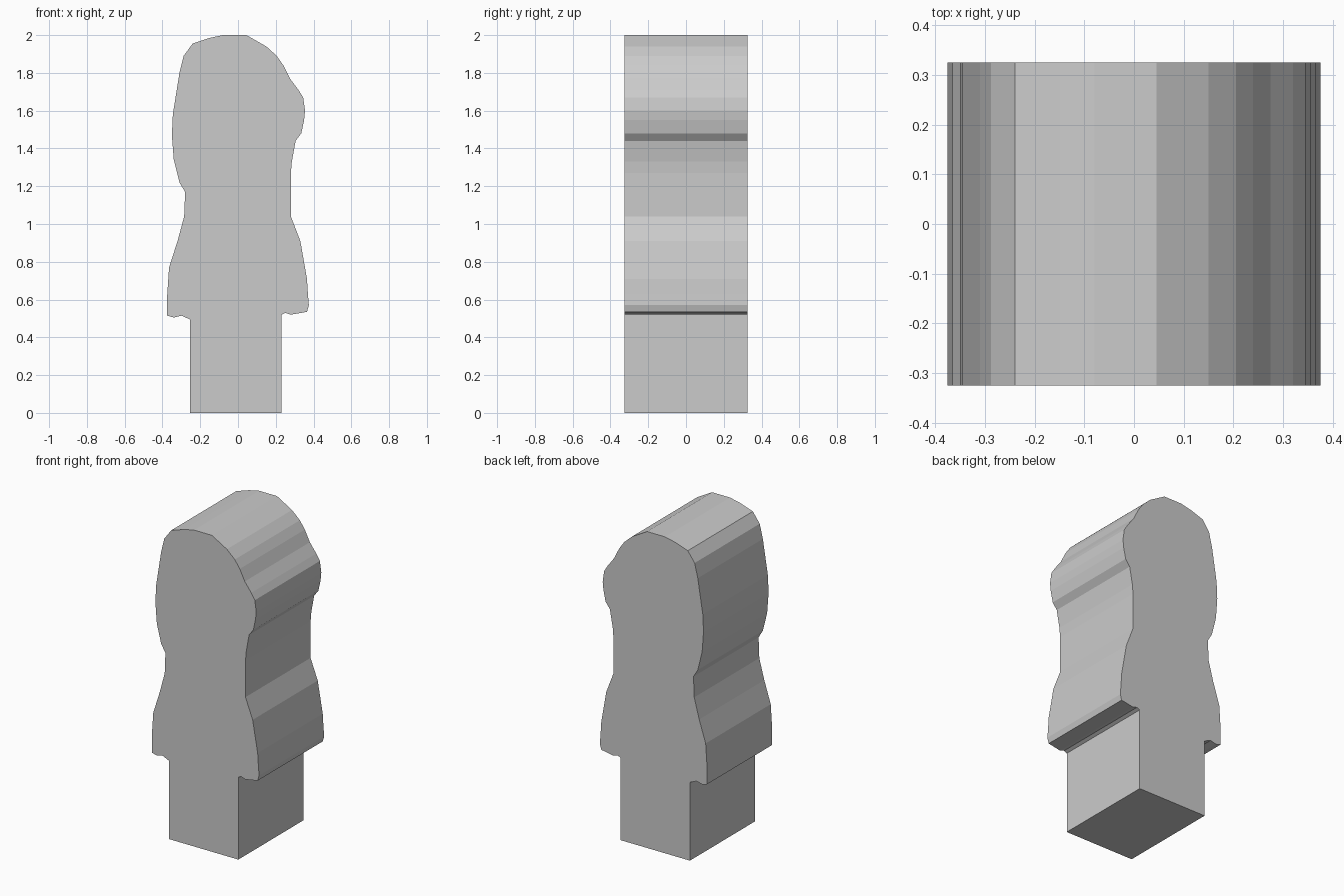
import bpy
import bmesh
from mathutils import Vector

default_cube = bpy.data.objects.get("Cube")
if default_cube:
    bpy.data.objects.remove(default_cube, do_unlink=True)

HALF_DEPTH = 0.325
UNIT = 0.01  # outline points are in hundredths


def make_material(name, color):
    material = bpy.data.materials.new(name)
    material.use_nodes = True
    material.diffuse_color = color
    shader = next(n for n in material.node_tree.nodes if n.type == "BSDF_PRINCIPLED")
    shader.inputs["Base Color"].default_value = color
    return material


def extrude_profile(name, outline, half_depth, material):
    """Fill an outline in the front plane and extrude it straight to the back."""
    bm = bmesh.new()
    front_verts = [bm.verts.new((x * UNIT, -half_depth, z * UNIT)) for x, z in outline]
    front_face = bm.faces.new(front_verts)
    result = bmesh.ops.extrude_face_region(bm, geom=[front_face], use_keep_orig=True)
    back_verts = [g for g in result["geom"] if isinstance(g, bmesh.types.BMVert)]
    bmesh.ops.translate(bm, verts=back_verts, vec=Vector((0, 2 * half_depth, 0)))
    bmesh.ops.recalc_face_normals(bm, faces=bm.faces[:])
    mesh = bpy.data.meshes.new(name)
    bm.to_mesh(mesh)
    bm.free()
    mesh.materials.append(material)
    part = bpy.data.objects.new(name, mesh)
    bpy.context.collection.objects.link(part)
    return part


# Left side of the figure, from crown to foot: head, neck, skirt, stem
left_head = [(4.5, 200), (15, 194), (20.5, 189), (24, 184), (27.5, 177),
             (32, 171), (34.5, 167), (35.5, 160), (35, 155), (33.5, 148), (30.5, 144)]
left_body = [(28.5, 133), (28, 127), (28, 104), (33, 91), (36.5, 71),
             (37, 63), (37.5, 57), (36.5, 53.5), (28, 52), (25, 53), (23, 52)]
stem = [(23, 0), (-25.5, 0)]

# Right side, from foot back up to the crown
right_body = [(-25.5, 49.5), (-30, 51.5), (-34, 50.5), (-37.5, 51.5), (-37.5, 62),
              (-36.5, 77), (-32, 91), (-28.5, 104), (-28, 117)]
right_head = [(-31, 122), (-34, 134), (-35, 147), (-34.5, 158), (-31, 180),
              (-28.8, 189), (-24, 195.5), (-15, 198.5), (-8, 200)]

# One solid block with the silhouette running through its full depth
plain_grey = make_material("plain_grey", (0.6, 0.6, 0.6, 1))
extrude_profile("silhouette_block",
                left_head + left_body + stem + right_body + right_head,
                HALF_DEPTH, plain_grey)
